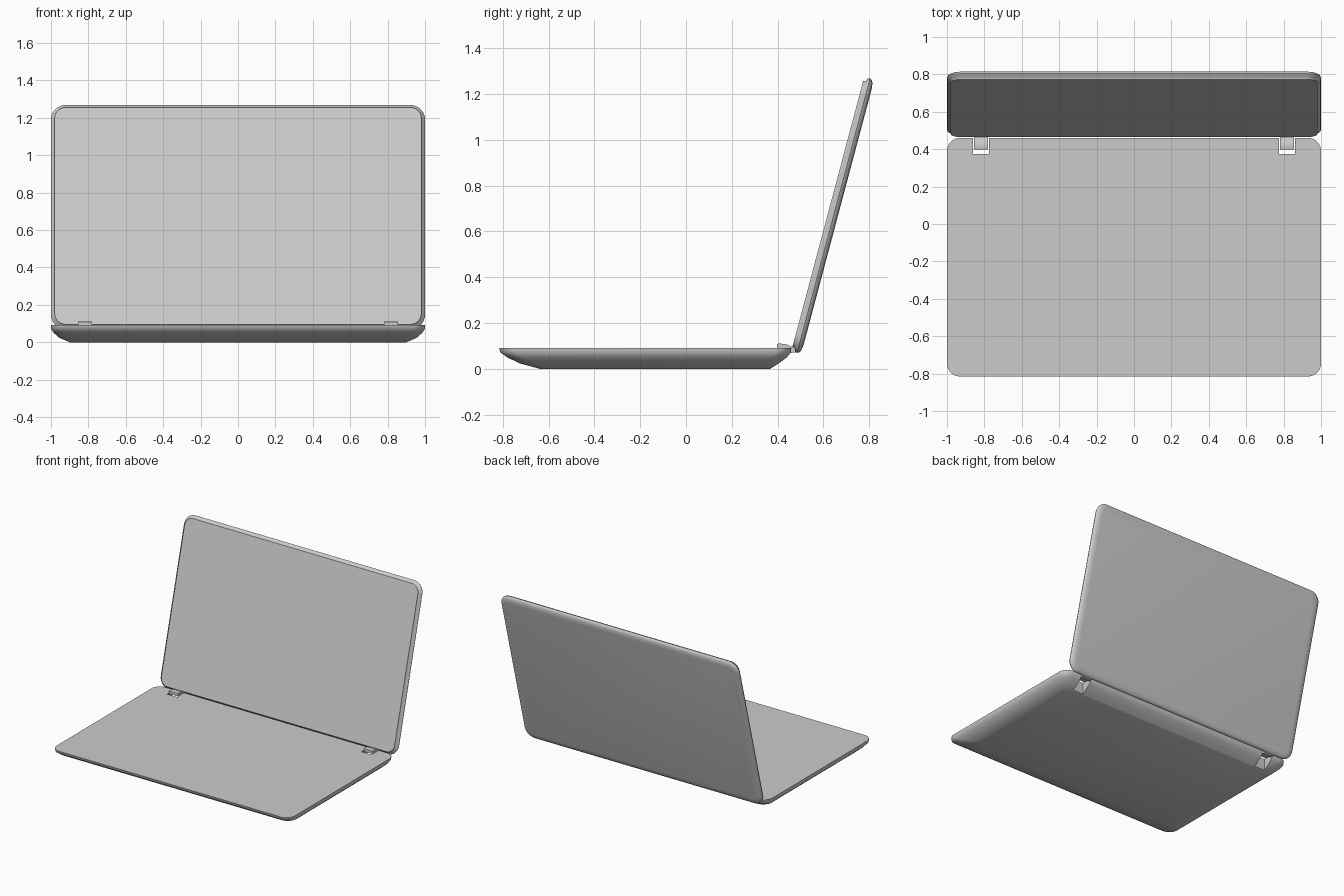
import bpy, bmesh, math
from mathutils import Matrix, Vector

if "Cube" in bpy.data.objects:
    bpy.data.objects.remove(bpy.data.objects["Cube"], do_unlink=True)

grey = bpy.data.materials.new("plain grey")
grey.use_nodes = True
GREY = (0.6, 0.6, 0.6, 1)
grey.diffuse_color = GREY
grey.node_tree.nodes["Principled BSDF"].inputs["Base Color"].default_value = GREY


def rounded_ring(x, y0, y1, radius, steps=8):
    """Corner-rounded rectangle as 2D points, anticlockwise."""
    centres = [(x - radius, y1 - radius), (radius - x, y1 - radius),
               (radius - x, y0 + radius), (x - radius, y0 + radius)]
    return [(cx + radius * math.cos(a), cy + radius * math.sin(a))
            for q, (cx, cy) in enumerate(centres)
            for a in [math.pi / 2 * (q + s / steps) for s in range(steps + 1)]]


def make_object(name, bm):
    bmesh.ops.recalc_face_normals(bm, faces=bm.faces)
    mesh = bpy.data.meshes.new(name)
    bm.to_mesh(mesh)
    bm.free()
    mesh.materials.append(grey)
    obj = bpy.data.objects.new(name, mesh)
    bpy.context.collection.objects.link(obj)
    return obj


def loft(name, levels):
    """Skin rounded rectangles (x, y0, y1, radius, z) and cap both ends."""
    bm = bmesh.new()
    rings = [[bm.verts.new((px, py, z)) for px, py in rounded_ring(x, y0, y1, r)]
             for x, y0, y1, r, z in levels]
    for low, high in zip(rings, rings[1:]):
        for i in range(len(low)):
            j = (i + 1) % len(low)
            bm.faces.new((low[i], low[j], high[j], high[i]))
    bm.faces.new(rings[0])
    bm.faces.new(rings[-1])
    return make_object(name, bm)


def extrude_profile(name, profile, x0, x1):
    """Side profile in (y, z) swept along x."""
    bm = bmesh.new()
    face = bm.faces.new([bm.verts.new((x0, y, z)) for y, z in profile])
    out = bmesh.ops.extrude_face_region(bm, geom=[face])
    bmesh.ops.translate(bm, vec=(x1 - x0, 0, 0),
                        verts=[g for g in out["geom"] if isinstance(g, bmesh.types.BMVert)])
    return make_object(name, bm)


def smooth(obj, degrees):
    bpy.ops.object.select_all(action="DESELECT")
    obj.select_set(True)
    bpy.context.view_layer.objects.active = obj
    bpy.ops.object.shade_smooth_by_angle(angle=math.radians(degrees))


# Keyboard base: flat top, hull tapering to the underside
base = loft("base", [
    (0.90, -0.637, 0.367, 0.06, 0.0),
    (0.955, -0.725, 0.405, 0.07, 0.024),
    (0.985, -0.78, 0.44, 0.07, 0.05),
    (1.0, -0.812, 0.458, 0.07, 0.073),
    (1.0, -0.815, 0.46, 0.07, 0.092)])

# Hinge notches through the back edge of the base
for side in (-1, 1):
    cutter = extrude_profile("notch_cutter", [(0.374, -0.1), (0.6, -0.1), (0.6, 0.2), (0.374, 0.2)],
                             side * 0.775, side * 0.86)
    cutter.hide_render = True
    cut = base.modifiers.new("notch", "BOOLEAN")
    cut.operation = "DIFFERENCE"
    cut.solver = "EXACT"
    cut.object = cutter
    bpy.context.view_layer.objects.active = base
    bpy.ops.object.modifier_apply(modifier=cut.name)
    bpy.data.objects.remove(cutter, do_unlink=True)
smooth(base, 50)

# Screen lid: built flat, then tilted up about its lower front edge
lid_profile = [(0.02, 0.0), (0.017, 0.011), (0.004, 0.017), (0.0, 0.026),
               (0.005, 0.035), (0.018, 0.042), (0.045, 0.045)]
lid = loft("lid", [(1 - i, i - 0.014, 1.227 - i, 0.08 - i, depth) for i, depth in lid_profile])
tilt = math.radians(14.9)
up = Vector((0, math.sin(tilt), math.cos(tilt)))
back = Vector((0, math.cos(tilt), -math.sin(tilt)))
frame = Matrix((Vector((-1, 0, 0)), up, back)).transposed().to_4x4()
lid.data.transform(Matrix.Translation((0, 0.463, 0.09)) @ frame)
lid.data.update()
smooth(lid, 50)

# Hinges: bent bars reaching from the notches to the lid
hinge_profile = [(0.397, 0.086), (0.397, 0.108), (0.405, 0.111), (0.44, 0.107), (0.458, 0.098),
                 (0.485, 0.096), (0.485, 0.072), (0.455, 0.07), (0.43, 0.084)]
for side, label in ((-1, "right"), (1, "left")):
    hinge = extrude_profile(label + "_hinge", hinge_profile, side * 0.78, side * 0.856)
    smooth(hinge, 30)
